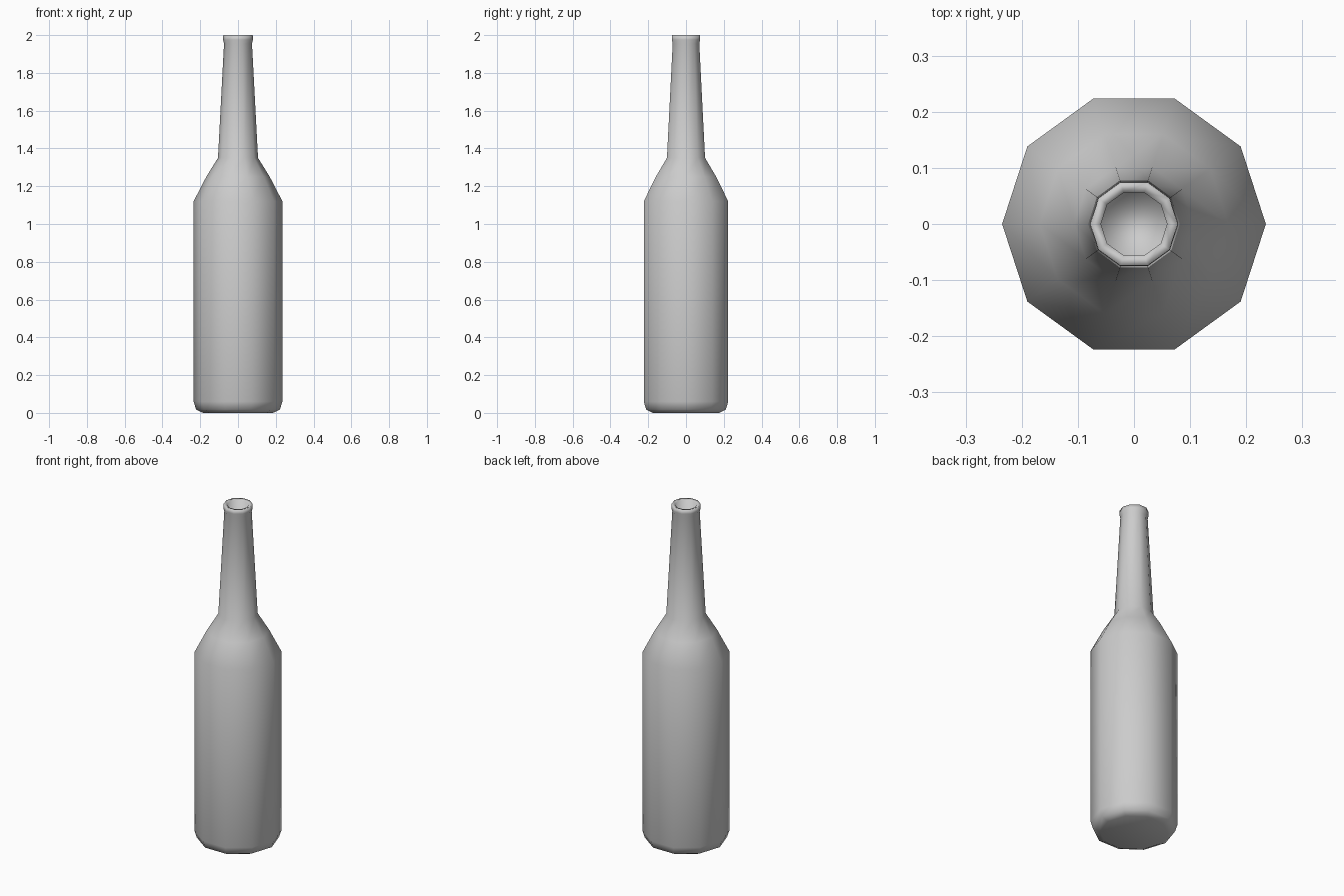
import bpy
import bmesh
from math import cos, sin, pi

cube = bpy.data.objects.get("Cube")
if cube:
    bpy.data.objects.remove(cube, do_unlink=True)

SIDES = 10

# Plain grey material
grey = bpy.data.materials.new("plain_grey")
grey.use_nodes = True
colour = (0.6, 0.6, 0.6, 1)
grey.diffuse_color = colour
grey.node_tree.nodes["Principled BSDF"].inputs["Base Color"].default_value = colour


def lathe(name, profile):
    """Turn (radius, height) points into a closed ten-sided body."""
    bm = bmesh.new()
    rings = []
    for radius, z in profile:
        angles = [2 * pi * i / SIDES for i in range(SIDES)]
        rings.append([bm.verts.new((radius * cos(a), radius * sin(a), z)) for a in angles])
    for low, high in zip(rings, rings[1:]):
        for i in range(SIDES):
            j = (i + 1) % SIDES
            bm.faces.new((low[i], low[j], high[j], high[i]))
    bm.faces.new(rings[0][::-1])
    bm.faces.new(rings[-1])
    for face in bm.faces:
        face.smooth = True
    mesh = bpy.data.meshes.new(name)
    bm.to_mesh(mesh)
    bm.free()
    mesh.materials.append(grey)
    obj = bpy.data.objects.new(name, mesh)
    bpy.context.collection.objects.link(obj)
    return obj


# Base, straight body, shoulder, neck, lip, then the recess in the mouth
lathe("bottle", [
    (0.185, 0), (0.222, 0.018), (0.235, 0.06),
    (0.235, 1.12), (0.168, 1.25), (0.106, 1.35),
    (0.074, 1.955), (0.079, 1.975), (0.078, 2.0),
    (0.059, 1.995), (0.059, 1.9),
])
